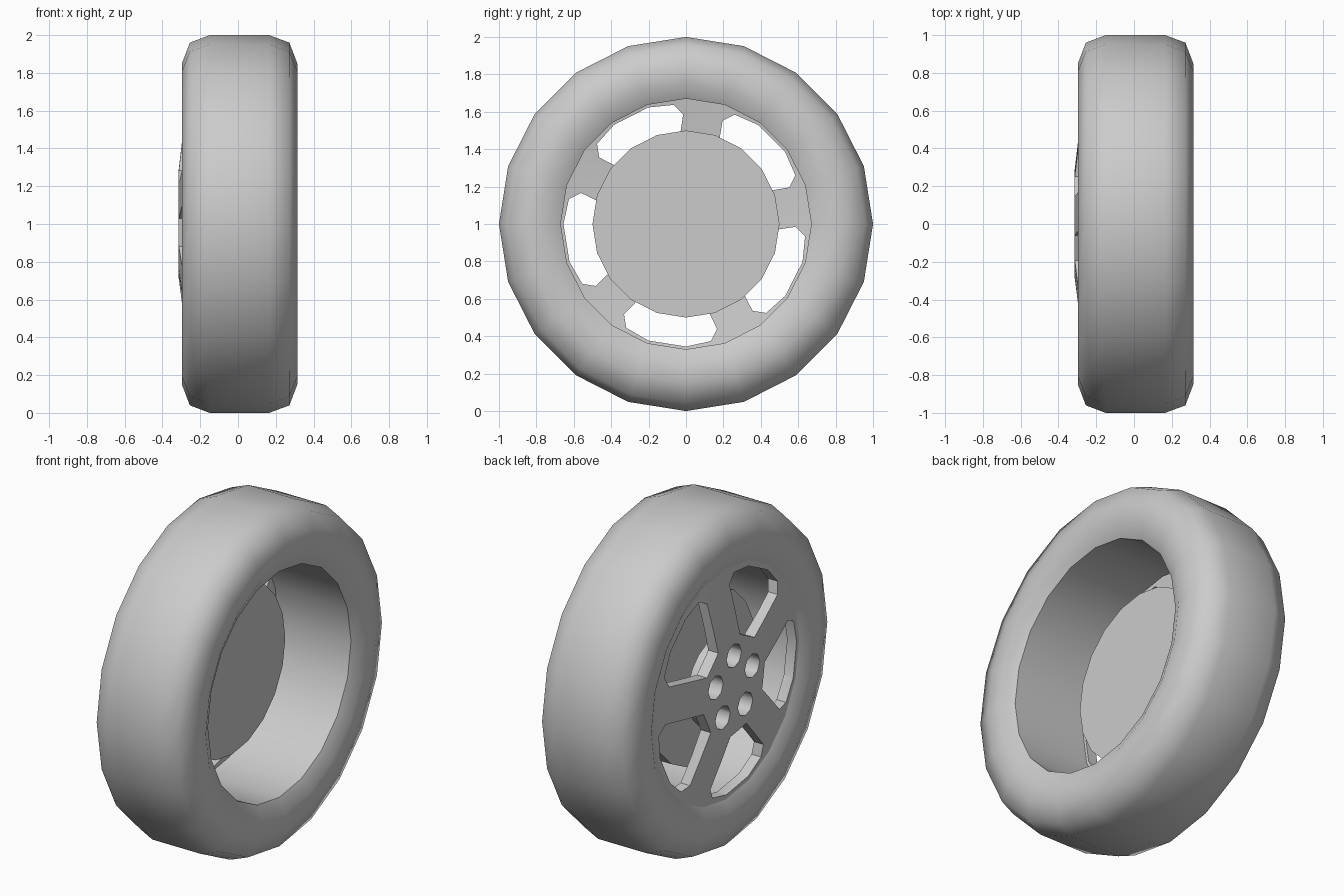
import bpy, bmesh
from math import sin, cos, pi, radians

SIDES = 20

cube = bpy.data.objects.get("Cube")
if cube:
    bpy.data.objects.remove(cube, do_unlink=True)

grey = bpy.data.materials.new("plain_grey")
grey.use_nodes = True
colour = (0.6, 0.6, 0.6, 1)
grey.diffuse_color = colour
grey.node_tree.nodes["Principled BSDF"].inputs["Base Color"].default_value = colour


def polar(x, r, angle):
    """Point around the axle, which runs along x."""
    return (x, r * cos(angle), 1 + r * sin(angle))


def make_object(name, bm):
    bmesh.ops.recalc_face_normals(bm, faces=bm.faces)
    mesh = bpy.data.meshes.new(name)
    bm.to_mesh(mesh)
    bm.free()
    mesh.materials.append(grey)
    obj = bpy.data.objects.new(name, mesh)
    bpy.context.collection.objects.link(obj)
    return obj


def lathe(name, profile, closed):
    """Revolve (x, radius) points about the axle; open profiles get end caps."""
    bm = bmesh.new()
    rings = [[bm.verts.new(polar(x, r, 2 * pi * i / SIDES)) for i in range(SIDES)]
             for x, r in profile]
    pairs = list(zip(rings, rings[1:]))
    if closed:
        pairs.append((rings[-1], rings[0]))
    else:
        bm.faces.new(rings[0])
        bm.faces.new(rings[-1])
    for a, b in pairs:
        for i in range(SIDES):
            j = (i + 1) % SIDES
            bm.faces.new((a[i], a[j], b[j], b[i]))
    return make_object(name, bm)


def prism(bm, outline):
    """Cutter prism running along the axle through the wheel face."""
    front = [bm.verts.new((-0.5, y, z)) for _, y, z in outline]
    back = [bm.verts.new((-0.15, y, z)) for _, y, z in outline]
    bm.faces.new(front)
    bm.faces.new(back)
    for i in range(len(outline)):
        j = (i + 1) % len(outline)
        bm.faces.new((front[i], front[j], back[j], back[i]))


def smooth(obj, degrees):
    bpy.ops.object.select_all(action="DESELECT")
    obj.select_set(True)
    bpy.context.view_layer.objects.active = obj
    bpy.ops.object.shade_smooth_by_angle(angle=radians(degrees))


# Tyre with bevelled lips on both sides and its inner barrel
tyre = lathe("tyre", [(0.272, 0.67), (0.314, 0.75), (0.314, 0.85), (0.272, 0.96),
                      (0.165, 1), (-0.15, 1), (-0.255, 0.96), (-0.297, 0.85),
                      (-0.297, 0.75), (-0.255, 0.67)], True)

# Slightly domed wheel face: thin spokes, thicker hub, small centre dimple
face = lathe("wheel_face", [(-0.308, 0.02), (-0.315, 0.06), (-0.315, 0.28), (-0.296, 0.44),
                            (-0.262, 0.69), (-0.2, 0.69), (-0.235, 0.44), (-0.25, 0.26),
                            (-0.19, 0.26), (-0.19, 0.02)], False)

# Five windows between the spokes, and five bolt holes
half_window = [(0.29, 15), (0.585, 25.5), (0.64, 21), (0.655, 9)]
window = [(r, -a) for r, a in half_window] + [(r, a) for r, a in reversed(half_window)]
bm = bmesh.new()
for k in range(5):
    turn = 72 * k
    prism(bm, [polar(0, r, radians(45 + turn + a)) for r, a in window])
    _, hy, hz = polar(0, 0.18, radians(90 + turn))
    prism(bm, [(0, hy + 0.07 * cos(i * pi / 4), hz + 0.07 * sin(i * pi / 4))
               for i in range(8)])
cutter = make_object("opening_cutter", bm)
cutter.hide_render = True

cut = face.modifiers.new("openings", "BOOLEAN")
cut.operation = "DIFFERENCE"
cut.solver = "EXACT"
cut.object = cutter
bpy.context.view_layer.objects.active = face
bpy.ops.object.modifier_apply(modifier=cut.name)
bpy.data.objects.remove(cutter, do_unlink=True)

# Brake disc behind the spokes
disc = lathe("brake_disc", [(-0.11, 0.5), (-0.04, 0.5)], False)

smooth(tyre, 60)
smooth(face, 50)
smooth(disc, 30)
